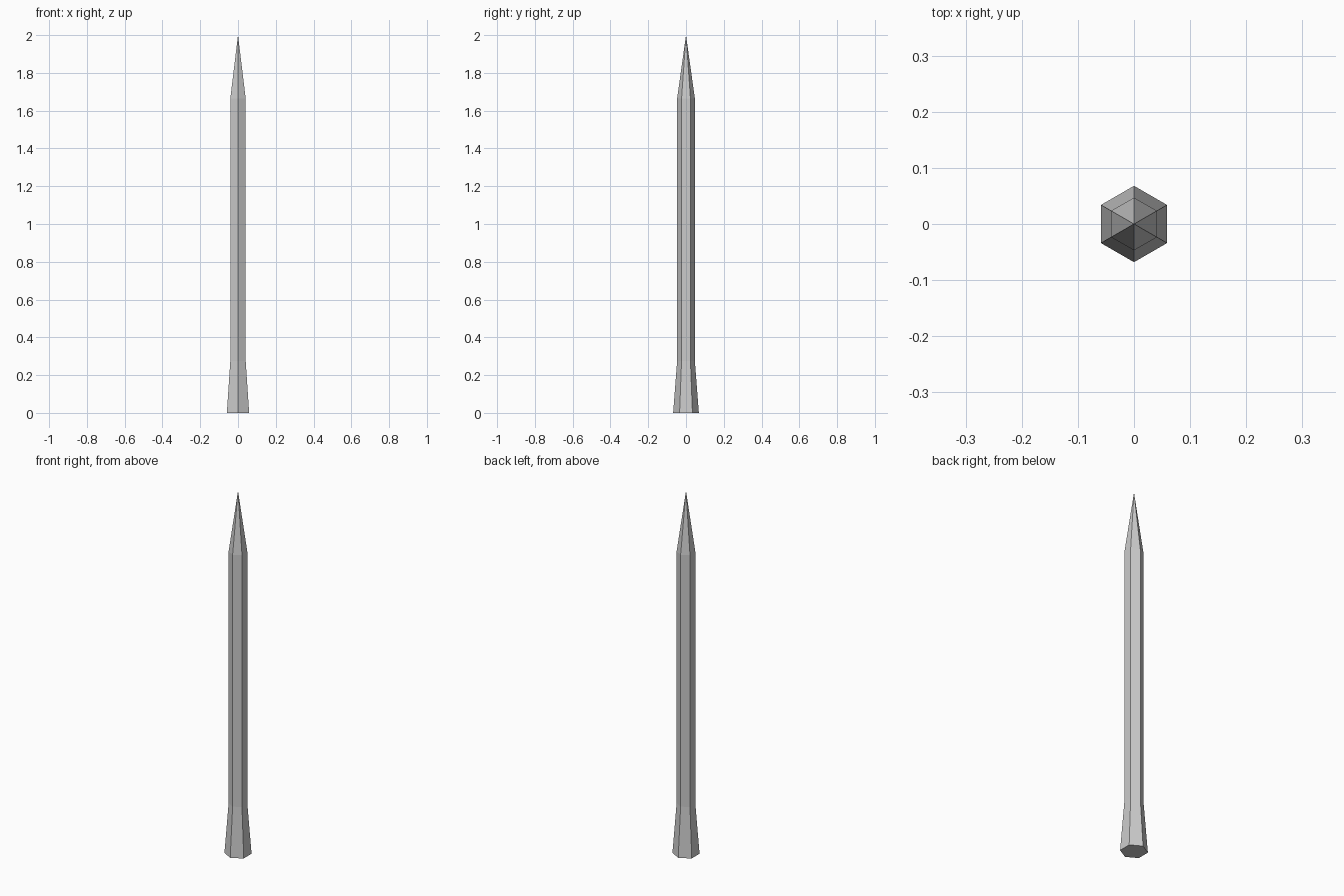
import bpy, bmesh
from math import cos, sin, pi

if "Cube" in bpy.data.objects:
    bpy.data.objects.remove(bpy.data.objects["Cube"])

SIDES = 6
# (radius, height) rings: flared foot, shaft start, shaft end
RINGS = [(0.068, 0.0), (0.047, 0.275), (0.047, 1.664)]
TIP_Z = 2.0

bm = bmesh.new()

# Hexagonal rings with corners pointing along y
loops = []
for r, z in RINGS:
    loops.append([bm.verts.new((r * cos(pi / 2 + 2 * pi * i / SIDES),
                                r * sin(pi / 2 + 2 * pi * i / SIDES), z))
                  for i in range(SIDES)])
tip = bm.verts.new((0, 0, TIP_Z))

# Flat underside
bm.faces.new(loops[0][::-1])

# Foot and shaft walls, then pointed tip
for i in range(SIDES):
    j = (i + 1) % SIDES
    for low, high in zip(loops, loops[1:]):
        bm.faces.new((low[i], low[j], high[j], high[i]))
    bm.faces.new((loops[-1][i], loops[-1][j], tip))

mesh = bpy.data.meshes.new("pointed_stake")
bm.to_mesh(mesh)
bm.free()
bpy.context.collection.objects.link(bpy.data.objects.new("pointed_stake", mesh))
